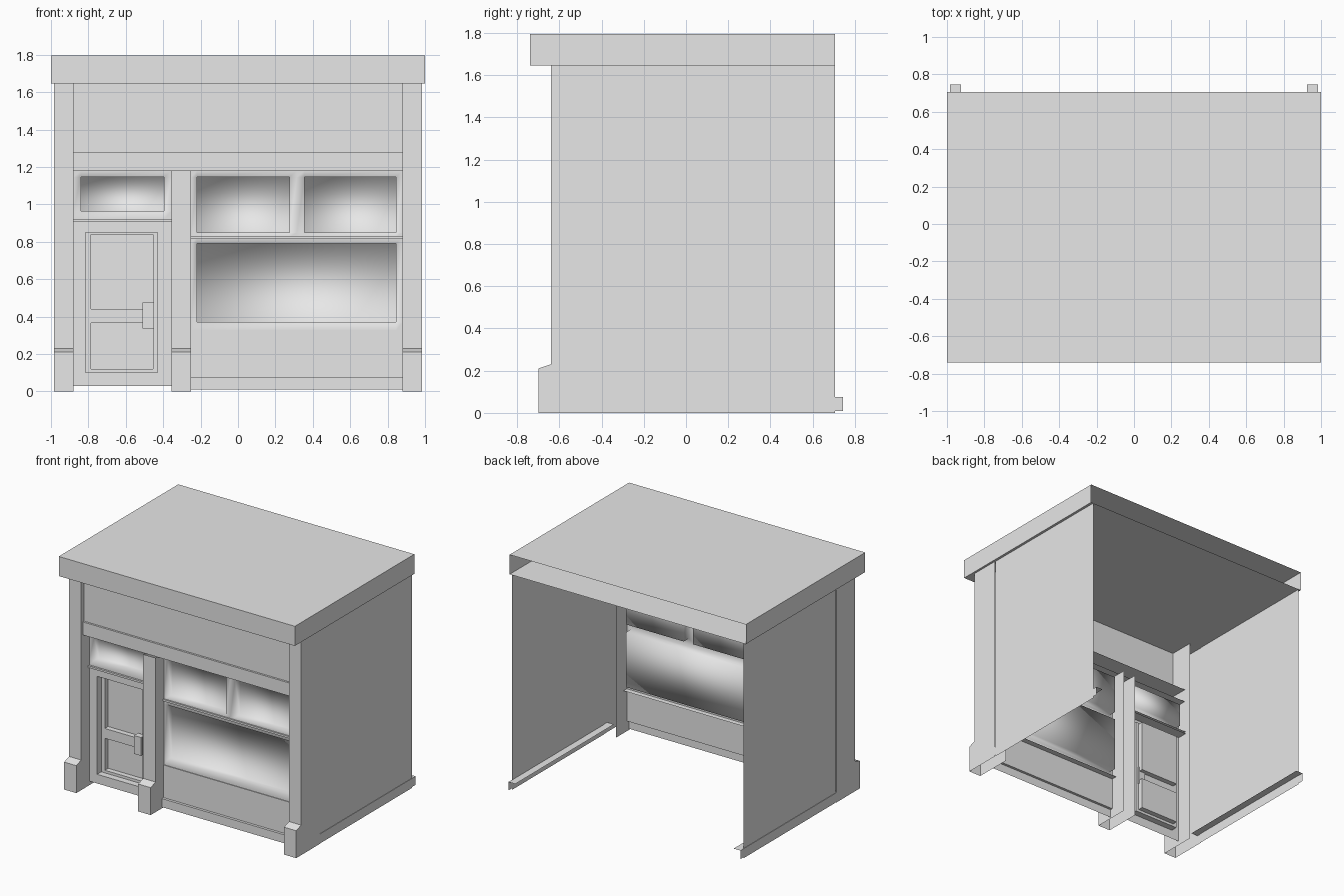
import bpy
import bmesh

cube = bpy.data.objects.get("Cube")
if cube:
    bpy.data.objects.remove(cube, do_unlink=True)

# One plain grey for the whole building
grey = bpy.data.materials.new("plain_grey")
grey.use_nodes = True
COLOUR = (0.8, 0.8, 0.8, 1)
grey.diffuse_color = COLOUR
grey.node_tree.nodes["Principled BSDF"].inputs["Base Color"].default_value = COLOUR


def build(name, polygons, smooth=False):
    """Make one object from polygons, welding shared corners."""
    bm = bmesh.new()
    for polygon in polygons:
        bm.faces.new([bm.verts.new(p) for p in polygon])
    bmesh.ops.remove_doubles(bm, verts=bm.verts, dist=0.0001)
    for face in bm.faces:
        face.smooth = smooth
    mesh = bpy.data.meshes.new(name)
    bm.to_mesh(mesh)
    bm.free()
    mesh.materials.append(grey)
    obj = bpy.data.objects.new(name, mesh)
    bpy.context.collection.objects.link(obj)
    return obj


def rect(x0, x1, z0, z1, y):
    """Corners of an upright rectangle that faces the front."""
    return [(x0, y, z0), (x1, y, z0), (x1, y, z1), (x0, y, z1)]


def shell(name, x0, x1, y0, y1, z0, z1, sides):
    """Hollow box that keeps only the named sides."""
    front, back = rect(x0, x1, z0, z1, y0), rect(x0, x1, z0, z1, y1)
    edges = ["bottom", "right", "top", "left"]
    faces = {"front": front, "back": back[::-1]}
    for i, edge in enumerate(edges):
        j = (i + 1) % 4
        faces[edge] = [front[j], front[i], back[i], back[j]]
    return build(name, [faces[s] for s in sides.split()])


def recessed(name, outer, openings, y0, y1, closed=True, smooth=False):
    """Flat sheet with rectangular openings sunk from y0 back to y1."""
    rects = [outer] + openings
    xs = sorted({v for r in rects for v in r[:2]})
    zs = sorted({v for r in rects for v in r[2:]})
    polygons = []
    for xa, xb in zip(xs, xs[1:]):
        for za, zb in zip(zs, zs[1:]):
            cx, cz = (xa + xb) / 2, (za + zb) / 2
            if not any(r[0] < cx < r[1] and r[2] < cz < r[3] for r in openings):
                polygons.append(rect(xa, xb, za, zb, y0))
    for opening in openings:
        near, far = rect(*opening, y0), rect(*opening, y1)
        for i in range(4):
            j = (i + 1) % 4
            polygons.append([near[i], near[j], far[j], far[i]])
        if closed:
            polygons.append(far)
    return build(name, polygons, smooth)


def pilaster(name, x0, x1, top):
    """Hollow post with a wider, sloped-top foot; open at the back."""
    profile = [(-0.41, 0), (-0.70, 0), (-0.70, 0.21), (-0.64, 0.23),
               (-0.64, top), (-0.41, top)]
    left = [(x0, y, z) for y, z in profile]
    right = [(x1, y, z) for y, z in profile]
    polygons = [left[::-1], right]
    for i in range(1, 4):
        polygons.append([left[i], right[i], right[i + 1], left[i + 1]])
    return build(name, polygons)


# Roof slab: hollow, open at the back
shell("roof", -1, 1, -0.74, 0.705, 1.645, 1.795, "front top bottom left right")

# Side walls and their skirting
for name, sign in (("right", -1), ("left", 1)):
    outer = "right" if sign > 0 else "left"

    def span(a, b):
        return sorted((sign * a, sign * b))

    shell(name + "_wall", *span(0.88, 0.98), -0.41, 0.705, 0, 1.645, outer)
    shell(name + "_skirting", *span(0.925, 0.983), -0.45, 0.745, 0.01, 0.075,
          outer + " top")
    pilaster(name + "_pilaster", *span(0.88, 0.983), 1.645)
pilaster("middle_pilaster", -0.355, -0.25, 1.18)

# Sign board and the beam under it
shell("sign_board", -0.88, 0.88, -0.605, -0.5, 1.28, 1.645, "front")
shell("beam", -0.88, 0.88, -0.62, -0.47, 1.18, 1.28, "front top bottom")

# Shop window: one wide pane under two smaller ones
FRAME, GLASS = -0.54, -0.48
recessed("lower_window", (-0.25, 0.88, 0.325, 0.825), [(-0.22, 0.845, 0.37, 0.79)],
         FRAME, GLASS, smooth=True)
recessed("upper_window_right", (-0.25, 0.315, 0.825, 1.18),
         [(-0.22, 0.275, 0.85, 1.145)], FRAME, GLASS, smooth=True)
recessed("upper_window_left", (0.315, 0.88, 0.825, 1.18),
         [(0.355, 0.845, 0.85, 1.145)], FRAME, GLASS, smooth=True)
shell("window_rail", -0.25, 0.88, -0.55, FRAME, 0.815, 0.83, "front top bottom")

# Panel and skirting below the window
shell("window_base", -0.25, 0.88, -0.545, -0.5, 0.075, 0.325, "front top")
shell("base_skirting", -0.25, 0.88, -0.565, -0.545, 0.01, 0.075, "front top")

# Small window over the door, with its ledge
recessed("door_top_window", (-0.88, -0.355, 0.92, 1.18), [(-0.84, -0.395, 0.965, 1.145)],
         FRAME, GLASS, smooth=True)
shell("door_top_ledge", -0.88, -0.355, -0.555, -0.46, 0.905, 0.92, "front top bottom")

# Door: surround, sunk leaf with two panels, and lock box
leaf = (-0.815, -0.43, 0.10, 0.85)
recessed("door_surround", (-0.88, -0.355, 0.03, 0.92), [leaf], FRAME, -0.49, closed=False)
recessed("door_leaf", leaf,
         [(-0.785, -0.455, 0.12, 0.365), (-0.785, -0.455, 0.44, 0.84)], -0.49, -0.45)
shell("door_lock", -0.51, -0.45, -0.53, -0.48, 0.335, 0.475,
      "front back top bottom left right")
